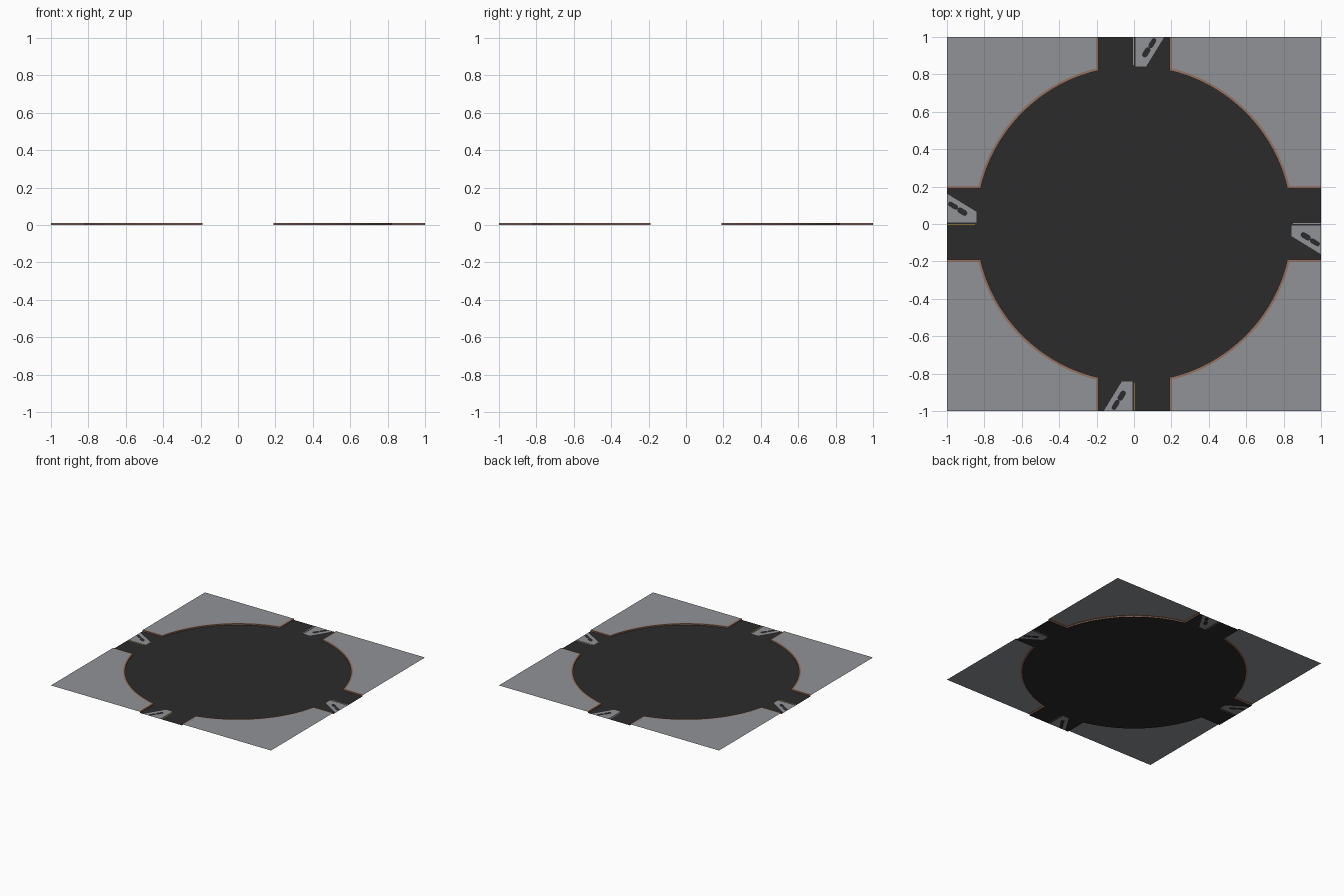
import bpy, math
from mathutils import Vector
from mathutils.geometry import delaunay_2d_cdt

if "Cube" in bpy.data.objects:
    bpy.data.objects.remove(bpy.data.objects["Cube"])

H = 0.19        # half width of a road arm
R = 0.842       # radius of the round plaza
CURB = 0.014    # curb width
TOP = 0.01      # pavement height


def material(name, rgb):
    m = bpy.data.materials.new(name)
    m.diffuse_color = (*rgb, 1)
    m.use_nodes = True
    m.node_tree.nodes["Principled BSDF"].inputs["Base Color"].default_value = m.diffuse_color
    return m


ASPHALT = material("asphalt", (0.024, 0.024, 0.024))
PAVING = material("grey paving", (0.28, 0.29, 0.305))
BRICK = material("brown curb", (0.30, 0.165, 0.115))
YELLOW = material("yellow paint", (0.30, 0.19, 0.02))


def turn(pts, k):
    """Rotate 2D points clockwise by k quarter turns."""
    for _ in range(k):
        pts = [(y, -x) for x, y in pts]
    return pts


def edge_path(h, r, n=24):
    """Road edge of the +x +y corner, from the back arm to the right arm."""
    a = math.asin(h / r)
    pts = [(h, 1)]
    for i in range(n + 1):
        t = math.pi / 2 - a - (math.pi / 2 - 2 * a) * i / n
        pts.append((r * math.cos(t), r * math.sin(t)))
    return pts + [(1, h)]


def slot(cx, cy, length, radius, angle):
    """Rounded slot outline."""
    out = []
    for side in (1, -1):
        for i in range(5):
            t = -math.pi / 2 + math.pi * i / 4 + (0 if side > 0 else math.pi)
            u, v = side * length / 2 + radius * math.cos(t), radius * math.sin(t)
            out.append((cx + u * math.cos(angle) - v * math.sin(angle),
                        cy + u * math.sin(angle) + v * math.cos(angle)))
    return out


def counter_clockwise(pts):
    area = sum(a[0] * b[1] - b[0] * a[1] for a, b in zip(pts, pts[1:] + pts[:1]))
    return pts if area > 0 else pts[::-1]


def add_object(name, verts, faces, mats, indices=None):
    me = bpy.data.meshes.new(name)
    me.from_pydata(verts, [], faces)
    for m in mats:
        me.materials.append(m)
    if indices:
        for p, i in zip(me.polygons, indices):
            p.material_index = i
    ob = bpy.data.objects.new(name, me)
    bpy.context.collection.objects.link(ob)
    return ob


def flat_fill(name, loops, mats, z):
    """Fill overlapping outlines [(points, material index)]; later ones win."""
    verts, faces = [], []
    for pts, _ in loops:
        faces.append(list(range(len(verts), len(verts) + len(pts))))
        verts += [Vector(p) for p in counter_clockwise(pts)]
    v, _, f, _, _, origin = delaunay_2d_cdt(verts, [], faces, 1, 1e-5)
    tris, idx = [], []
    for tri, src in zip(f, origin):
        if not src:          # outside every outline
            continue
        a, b, c = (v[i] for i in tri[:3])
        up = (b - a).cross(c - a) > 0
        tris.append(list(tri) if up else list(reversed(tri)))
        idx.append(loops[max(src)][1])
    return add_object(name, [(p.x, p.y, z) for p in v], tris, mats, idx)


# Road: round plaza with four arms, painted hatching and centre lines cut in
outline = []
for k in range(4):
    outline += turn(edge_path(H, R), k)
loops = [(outline, 0)]
hatch = [(0.008, 1), (0.008, 0.842), (0.065, 0.842), (0.162, 1)]
slots = [slot(0.066, 0.918, 0.030, 0.015, math.radians(58)),
         slot(0.098, 0.967, 0.034, 0.013, math.radians(58))]
line = [(-0.006, 1), (-0.006, 0.85), (-0.001, 0.85), (-0.001, 1)]
for k in range(4):
    loops.append((turn(hatch, k), 1))
    loops += [(turn(s, k), 0) for s in slots]
    loops.append((turn(line, k), 1 if k < 2 else 2))
flat_fill("road", loops, [ASPHALT, PAVING, YELLOW], 0)

# Raised corner pavements with a curb strip along the road
for k in range(4):
    inner = turn(edge_path(H, R), k)
    outer = turn(edge_path(H + CURB, R + CURB), k)
    flat_fill(f"pavement_{k + 1}", [(outer + turn([(1, 1)], k), 0)], [PAVING], TOP)
    n = len(inner)
    verts = ([(x, y, 0) for x, y in inner] + [(x, y, TOP) for x, y in inner]
             + [(x, y, TOP) for x, y in outer])
    faces = [(r * n + i + 1, r * n + i, (r + 1) * n + i, (r + 1) * n + i + 1)
             for r in range(2) for i in range(n - 1)]
    curb = add_object(f"curb_{k + 1}", verts, faces, [BRICK])
    # top strip must face up
    if curb.data.polygons[-1].normal.z < 0:
        curb.data.flip_normals()
